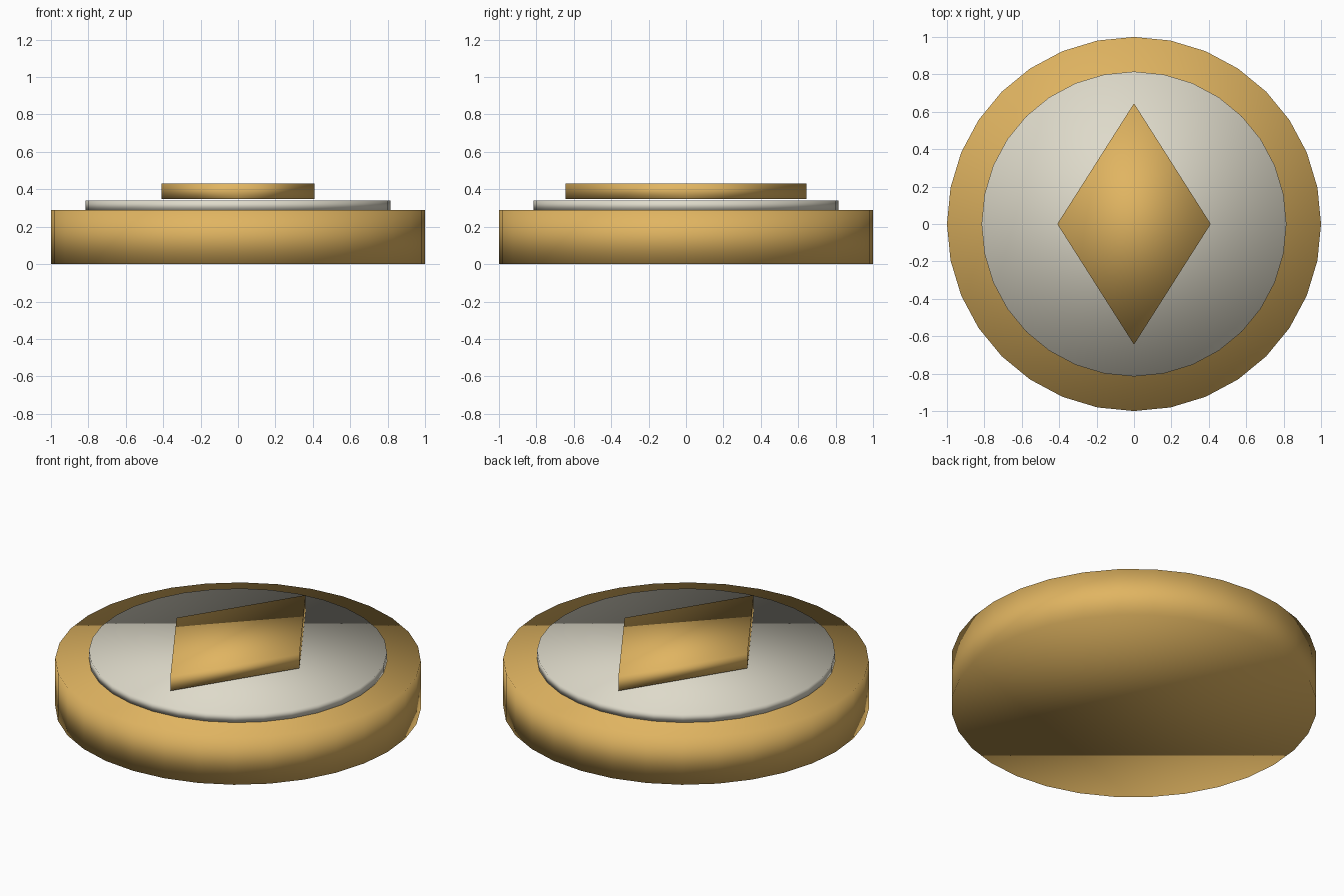
import bpy
import math

cube = bpy.data.objects.get("Cube")
if cube:
    bpy.data.objects.remove(cube, do_unlink=True)


def make_material(name, color):
    mat = bpy.data.materials.new(name)
    mat.use_nodes = True
    mat.diffuse_color = color
    mat.node_tree.nodes["Principled BSDF"].inputs["Base Color"].default_value = color
    return mat


def make_prism(name, sides, radius_x, radius_y, bottom, top, mat):
    """Upright smooth-shaded prism with one corner on the y axis."""
    bpy.ops.mesh.primitive_cylinder_add(vertices=sides, radius=1, depth=1,
                                        location=(0, 0, (bottom + top) / 2))
    obj = bpy.context.object
    obj.name = name
    obj.scale = (radius_x, radius_y, top - bottom)
    bpy.ops.object.transform_apply(location=False, rotation=False, scale=True)
    bpy.ops.object.shade_smooth()
    obj.data.materials.append(mat)
    return obj


gold = make_material("gold", (0.75, 0.46, 0.12, 1))
silver = make_material("silver", (0.73, 0.70, 0.59, 1))

# Thick round base
make_prism("base_disc", 32, 1, 1, 0, 0.289, gold)
# Thin plate on the base
make_prism("face_plate", 32, 0.815, 0.815, 0.289, 0.339, silver)
# Raised diamond, just clear of the plate
make_prism("diamond_emblem", 4, 0.41, 0.645, 0.347, 0.432, gold)
